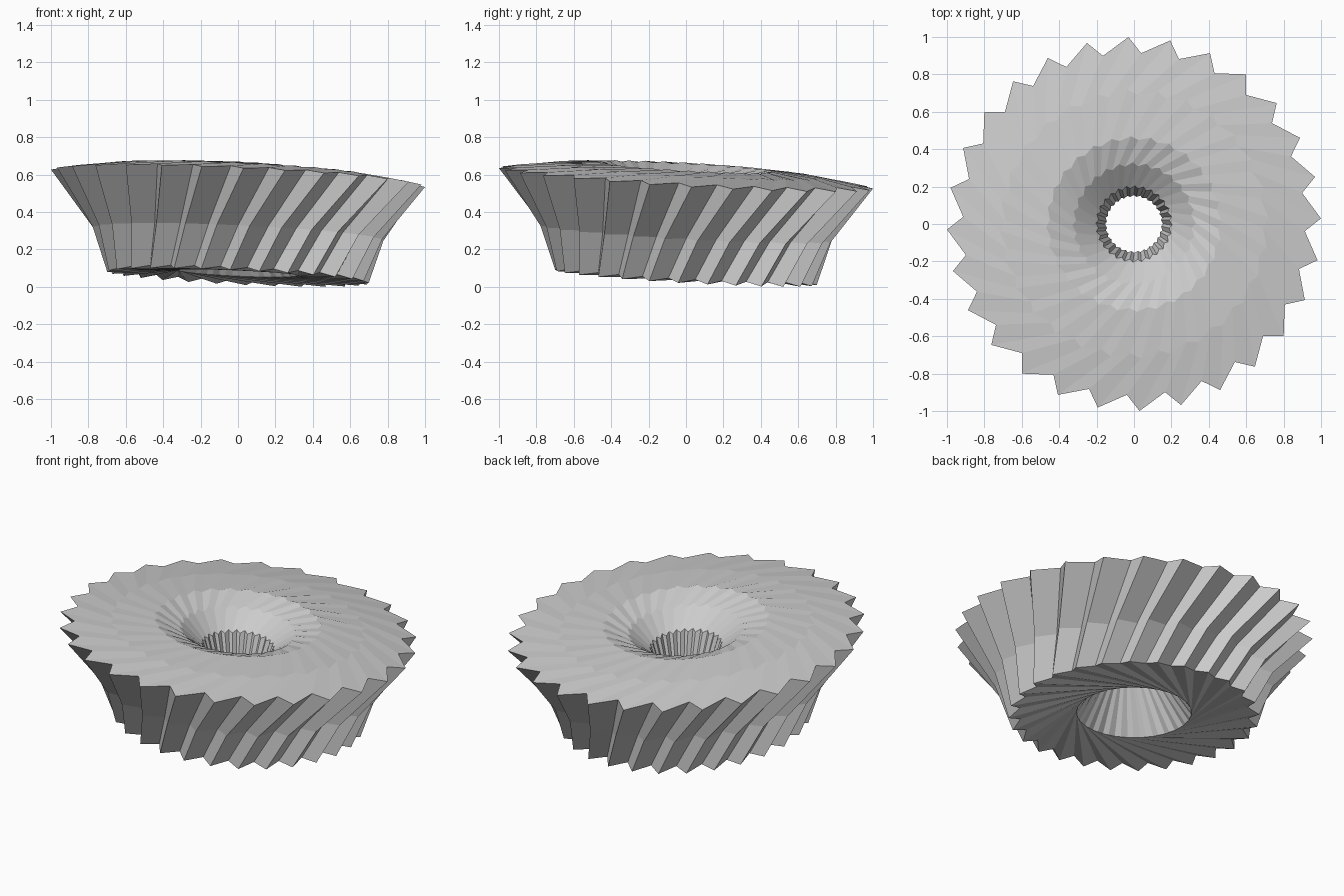
import bpy, bmesh
from math import radians, cos, sin

if "Cube" in bpy.data.objects:
    bpy.data.objects.remove(bpy.data.objects["Cube"])

TEETH = 28
STEP = 360 / TEETH
PHASE = 1.7

# Closed section of the ring: tip radius, tip z, tip angle, valley radius, valley z, valley angle
SECTION = [
    (0.700, 0.045, -18, 0.640, 0.065, -23.0),   # foot of the outer wall
    (0.780, 0.280, -10, 0.715, 0.285, -14.5),   # kink in the outer wall
    (1.000, 0.575, 0, 0.914, 0.590, -4.1),      # saw-tooth rim
    (0.720, 0.615, 14, 0.690, 0.622, 9.5),      # gently domed top
    (0.470, 0.638, 26, 0.450, 0.630, 21.0),     # ridge around the funnel
    (0.330, 0.595, 38, 0.310, 0.580, 33.0),     # funnel
    (0.205, 0.500, 48, 0.190, 0.485, 43.0),     # funnel edge
    (0.155, 0.340, 50, 0.146, 0.340, 45.0),     # throat
    (0.325, 0.070, 42, 0.320, 0.070, 36.0),     # lower mouth
]


def place(bm, r, z, deg):
    a = radians(deg)
    x, y = r * cos(a), r * sin(a)
    # the whole ring leans slightly towards back right
    return bm.verts.new((x, y, z - 0.045 * x - 0.056 * y))


# Twisted saw-tooth ring
bm = bmesh.new()
rings = []
for rt, zt, at, rv, zv, av in SECTION:
    ring = []
    for i in range(TEETH):
        base = PHASE + i * STEP
        ring.append(place(bm, rv, zv, base + av))
        ring.append(place(bm, rt, zt, base + at))
    rings.append(ring)

n = 2 * TEETH
for k, lower in enumerate(rings):
    upper = rings[(k + 1) % len(rings)]
    for i in range(n):
        j = (i + 1) % n
        bm.faces.new((lower[i], lower[j], upper[j], upper[i]))

bmesh.ops.recalc_face_normals(bm, faces=bm.faces)

# Stand on the floor
low = min(v.co.z for v in bm.verts)
for v in bm.verts:
    v.co.z -= low

mesh = bpy.data.meshes.new("bladed_ring")
bm.to_mesh(mesh)
bm.free()
obj = bpy.data.objects.new("bladed_ring", mesh)
bpy.context.collection.objects.link(obj)
